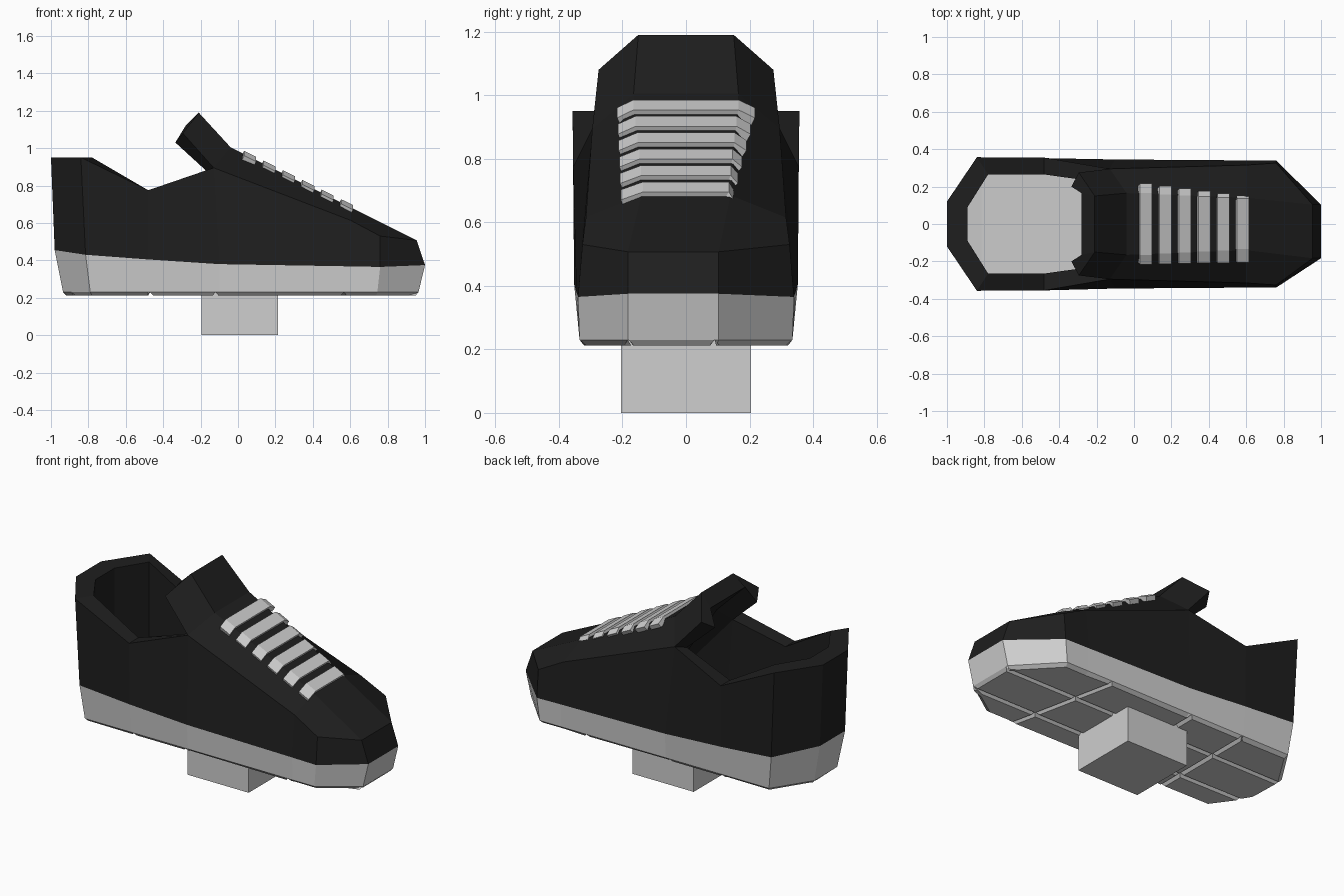
import bpy, bmesh
from mathutils import Vector

cube = bpy.data.objects.get("Cube")
if cube:
    bpy.data.objects.remove(cube, do_unlink=True)


def material(name, v, rough=0.7):
    m = bpy.data.materials.new(name)
    m.use_nodes = True
    m.diffuse_color = (v, v, v, 1)
    bsdf = m.node_tree.nodes["Principled BSDF"]
    bsdf.inputs["Base Color"].default_value = (v, v, v, 1)
    bsdf.inputs["Roughness"].default_value = rough
    return m


black = material("black fabric", 0.013)
white = material("off white rubber", 0.62)


def finish(name, bm, mat):
    me = bpy.data.meshes.new(name)
    bm.to_mesh(me)
    bm.free()
    me.materials.append(mat)
    ob = bpy.data.objects.new(name, me)
    bpy.context.collection.objects.link(ob)
    return ob


def two_sided(points, side_faces, cross_edges):
    """Mirror named points over y = 0, then bridge the halves along cross_edges."""
    bm = bmesh.new()
    v = {}
    for s in (1, -1):
        for n, (x, y, z) in points.items():
            # the blunt toe leans slightly to the right
            yy = s * y - (0.04 if n[1] == "6" else 0)
            v[n, s] = bm.verts.new((x, yy, z))
        for f in side_faces:
            bm.faces.new([v[n, s] for n in f.split()][::s])
    for e in cross_edges:
        p, q = e.split()
        bm.faces.new([v[p, 1], v[q, 1], v[q, -1], v[p, -1]])
    return bm, v


# Seam between sole and upper, heel to toe
seam = {
    "a0": (-.98, .12, .455), "a1": (-.815, .35, .43), "a2": (-.48, .352, .405),
    "a3": (-.1, .345, .38), "a4": (.6, .34, .368), "a5": (.76, .34, .365),
    "a6": (1.0, .143, .375)}

# Sole: tapered wall, insole on top, tread blocks below
foot = {
    "c0": (-.935, .11, .23), "c1": (-.79, .335, .23), "c2": (-.48, .335, .23),
    "c3": (-.1, .335, .23), "c4": (.6, .335, .23), "c5": (.745, .335, .23),
    "c6": (.965, .143, .23)}
walls = [f"c{i} c{i+1} a{i+1} a{i}" for i in range(6)]
bm, v = two_sided({**seam, **foot}, walls,
                  ["c0 a0", "c6 a6"] + [f"a{i} a{i+1}" for i in range(6)])
bottom = [v[f"c{i}", 1] for i in range(7)] + [v[f"c{i}", -1] for i in reversed(range(7))]
bm.faces.new(bottom)
bmesh.ops.recalc_face_normals(bm, faces=bm.faces)


def underside():
    return [f for f in bm.faces if all(abs(w.co.z - .23) < 1e-4 for w in f.verts)]


for co, no in [((-.47, 0, 0), (1, 0, 0)), ((-.12, 0, 0), (1, 0, 0)), ((.5, 0, 0), (1, .2, 0)),
               ((0, -.18, 0), (0, 1, 0)), ((0, .09, 0), (0, 1, 0))]:
    fs = underside()
    geom = fs + list({e for f in fs for e in f.edges}) + list({w for f in fs for w in f.verts})
    bmesh.ops.bisect_plane(bm, geom=geom, plane_co=co, plane_no=no)
bmesh.ops.inset_individual(bm, faces=underside(), thickness=.022, depth=.018)
finish("sole", bm, white)

# Upper: outer wall, collar rim, lining, instep and raised tongue
upper = {
    **seam,
    # collar rim and instep crease
    "b0": (-1.0, .12, .95), "b1": (-.84, .357, .95), "b2": (-.48, .355, .775),
    "b3": (-.13, .295, .895), "b4": (.6, .315, .615), "b5": (.76, .326, .53),
    "b6": (.955, .143, .507),
    # instep ridge
    "s3": (-.04, .165, 1.005), "s4": (.6, .14, .685),
    # tongue tip, outer and inner
    "t0": (-.295, .275, 1.08), "t1": (-.21, .15, 1.19),
    "u0": (-.335, .2, 1.03), "u1": (-.28, .165, 1.12), "v1": (-.1, .15, .94),
    # inner rim and lining foot
    "r0": (-.89, .09, .95), "r1": (-.78, .265, .95), "r2": (-.48, .265, .775),
    "r3": (-.16, .22, .87),
    "f0": (-.89, .09, .4), "f1": (-.78, .265, .39), "f2": (-.48, .265, .37),
    "f3": (-.1, .25, .35), "f4": (.3, .2, .35)}
shell = [f"a{i} a{i+1} b{i+1} b{i}" for i in range(6)]
shell += [f"b{i} b{i+1} r{i+1} r{i}" for i in range(3)]
shell += [f"r{i} r{i+1} f{i+1} f{i}" for i in range(3)]
shell += ["b3 t0 u0 r3", "b3 s3 t1 t0", "t0 t1 u1 u0", "u0 u1 v1 r3",
          "b3 b4 s4 s3", "b4 b5 b6 s4", "r3 f4 f3", "r3 v1 f4"]
bm, v = two_sided(upper, shell, ["a0 b0", "b0 r0", "r0 f0", "t1 u1", "u1 v1", "t1 s3",
                                 "s3 s4", "s4 b6", "b6 a6", "v1 f4"])
bmesh.ops.recalc_face_normals(bm, faces=bm.faces)
finish("upper", bm, black)

# Laces: six flat bands bent down at both ends, shorter toward the toe
for i in range(6):
    t = i / 5
    x = .065 + .518 * t
    z = .990 - .4985 * x + .012
    flat = .165 - .03 * t
    section = [(-.217 + .012 * t, -.025), (-flat, 0), (flat, 0), (.217 - .067 * t, -.025)]
    bm = bmesh.new()
    rows = [[bm.verts.new((x + d, y, z - .4985 * d + dz)) for y, dz in section]
            for d in (-.032, .032)]
    for j in range(3):
        bm.faces.new([rows[0][j], rows[1][j], rows[1][j + 1], rows[0][j + 1]])
    lace = finish(f"lace_{i + 1}", bm, white)
    mod = lace.modifiers.new("thickness", "SOLIDIFY")
    mod.thickness = .028
    mod.offset = -1

# Peg under the sole
bm = bmesh.new()
bmesh.ops.create_cube(bm, size=1)
for w in bm.verts:
    w.co = Vector((w.co.x * .41 + .01, w.co.y * .41, (w.co.z + .5) * .235))
finish("base_peg", bm, white)
